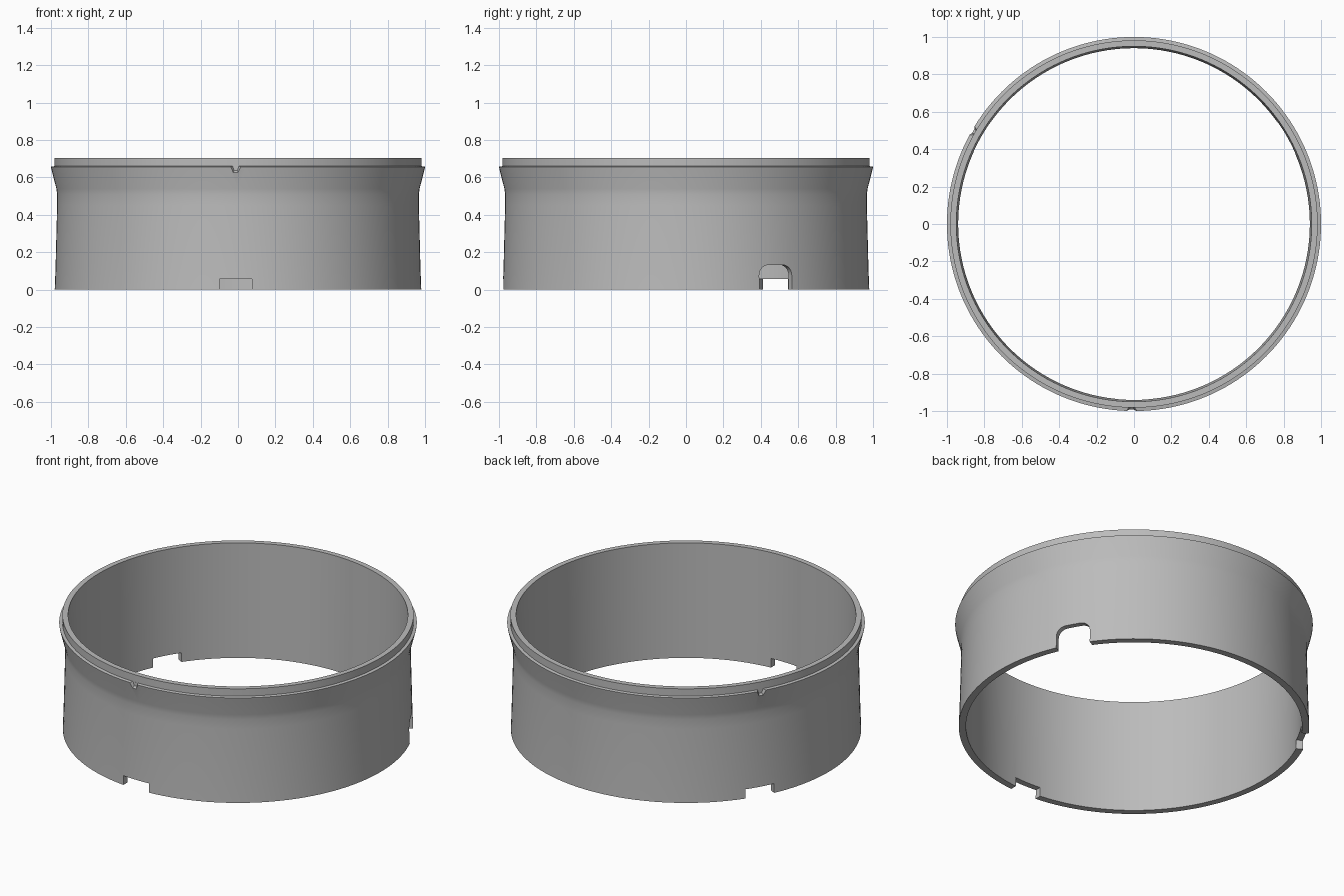
import bpy, bmesh
from math import sin, cos, pi, radians
from mathutils import Matrix, Vector

cube = bpy.data.objects.get("Cube")
if cube:
    bpy.data.objects.remove(cube, do_unlink=True)

grey = bpy.data.materials.new("plain grey")
grey.use_nodes = True
grey.diffuse_color = (0.5, 0.5, 0.5, 1)
grey.node_tree.nodes["Principled BSDF"].inputs["Base Color"].default_value = (0.5, 0.5, 0.5, 1)


def make_object(name, bm):
    bmesh.ops.recalc_face_normals(bm, faces=bm.faces)
    mesh = bpy.data.meshes.new(name)
    bm.to_mesh(mesh)
    bm.free()
    mesh.materials.append(grey)
    ob = bpy.data.objects.new(name, mesh)
    bpy.context.collection.objects.link(ob)
    return ob


def lathe(name, profile, steps=160):
    bm = bmesh.new()
    rings = [[bm.verts.new((r * cos(2 * pi * i / steps), r * sin(2 * pi * i / steps), z))
              for r, z in profile] for i in range(steps)]
    n = len(profile)
    for i in range(steps):
        a, b = rings[i], rings[(i + 1) % steps]
        for j in range(n):
            k = (j + 1) % n
            bm.faces.new((a[j], b[j], b[k], a[k]))
    return make_object(name, bm)


def prism(name, outline, angle, r0, r1, taper=1.0):
    """Extrude a (sideways, height) outline outward along a radius."""
    bm = bmesh.new()
    out = Vector((cos(angle), sin(angle), 0))
    side = Vector((-sin(angle), cos(angle), 0))
    top = max(z for s, z in outline)
    inner = [bm.verts.new(out * r0 + side * s * taper + Vector((0, 0, top - (top - z) * taper)))
             for s, z in outline]
    outer = [bm.verts.new(out * r1 + side * s + Vector((0, 0, z))) for s, z in outline]
    bm.faces.new(inner)
    bm.faces.new(outer)
    for i in range(len(outline)):
        k = (i + 1) % len(outline)
        bm.faces.new((inner[i], inner[k], outer[k], outer[i]))
    return make_object(name, bm)


# Ring wall: flared collar below a recessed lip
ring = lathe("ring_wall", [
    (0.94, 0), (0.98, 0), (0.976, 0.1), (0.967, 0.45), (0.967, 0.51), (0.971, 0.54),
    (0.998, 0.645), (1.0, 0.657), (0.982, 0.66), (0.982, 0.705), (0.95, 0.705)])

# Bottom openings: two low slots and one tall rounded arch
slot = [(-0.088, -0.1), (0.088, -0.1), (0.088, 0.056), (-0.088, 0.056)]
w, h, c = 0.1, 0.132, 0.055
arc = [i * pi / 12 for i in range(7)]
arch = ([(-w, -0.1), (w, -0.1)]
        + [(w - c + c * cos(a), h - c + c * sin(a)) for a in arc]
        + [(c - w - c * sin(a), h - c + c * cos(a)) for a in arc])
cutters = [prism("front_slot_cutter", slot, radians(269.3), 0.8, 1.2),
           prism("back_slot_cutter", slot, radians(150), 0.8, 1.2),
           prism("arch_cutter", arch, radians(29.5), 0.8, 1.2)]

# Small tapered dimples in the collar edge
dimple = [(-0.035, 0.662), (-0.018, 0.61), (0.018, 0.61), (0.035, 0.662)]
for name, deg in (("front", 269.3), ("back", 150)):
    cutters.append(prism(name + "_dimple_cutter", dimple, radians(deg), 0.982, 1.01, 0.5))

for cutter in cutters:
    cutter.hide_render = True
    cutter.hide_set(True)
    mod = ring.modifiers.new(cutter.name, 'BOOLEAN')
    mod.operation = 'DIFFERENCE'
    mod.solver = 'EXACT'
    mod.object = cutter

# Bake the cuts, drop the helpers, shade the round walls smooth
bpy.ops.object.select_all(action='DESELECT')
ring.select_set(True)
bpy.context.view_layer.objects.active = ring
for mod in list(ring.modifiers):
    bpy.ops.object.modifier_apply(modifier=mod.name)
for cutter in cutters:
    bpy.data.objects.remove(cutter, do_unlink=True)
bpy.ops.object.shade_smooth_by_angle(angle=radians(30))
